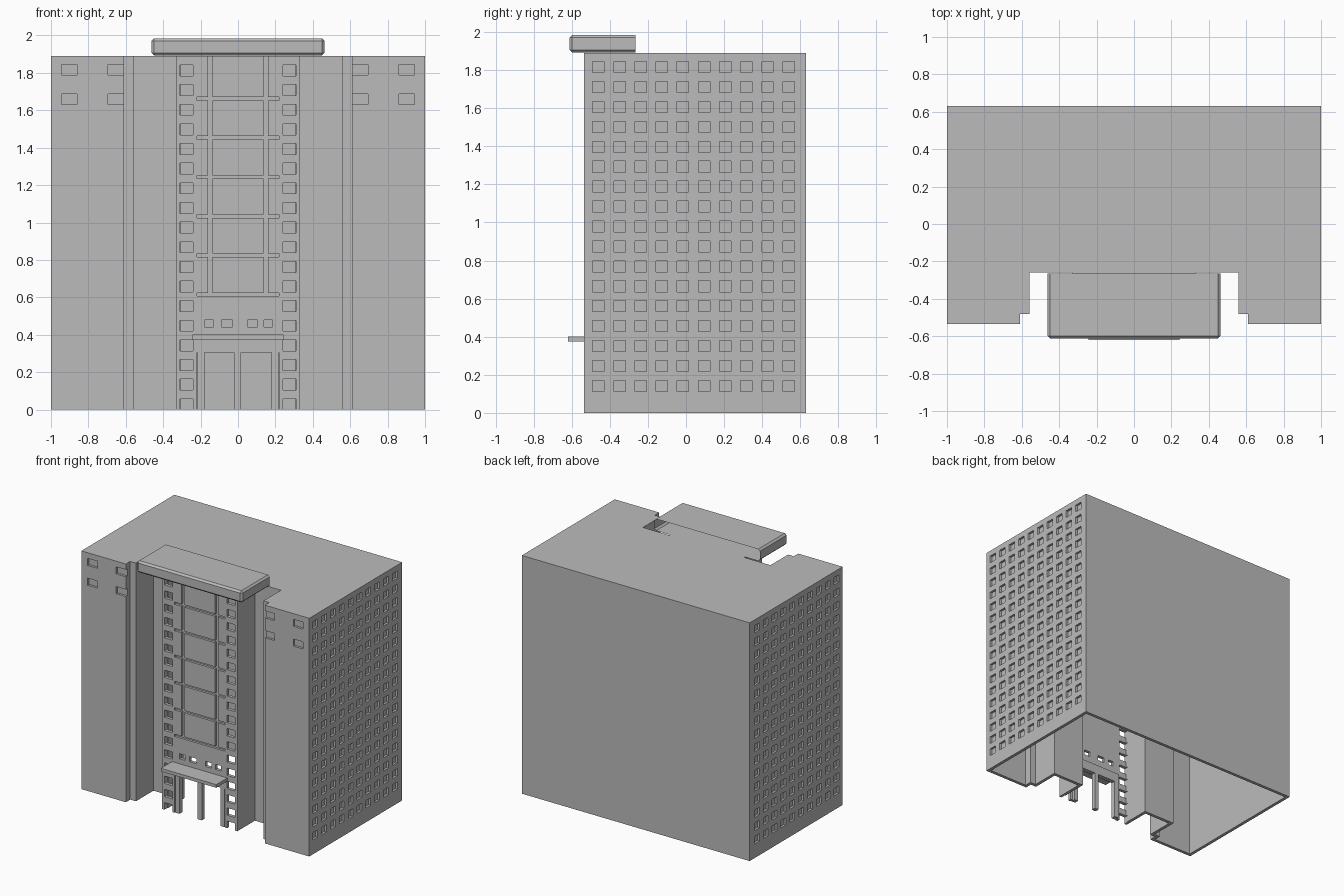
import bpy, bmesh
from mathutils import Matrix, Vector

if "Cube" in bpy.data.objects:
    bpy.data.objects.remove(bpy.data.objects["Cube"])

grey = bpy.data.materials.new("concrete_grey")
grey.diffuse_color = (0.5, 0.5, 0.5, 1)
grey.use_nodes = True
grey.node_tree.nodes["Principled BSDF"].inputs["Base Color"].default_value = grey.diffuse_color


def finish(name, bm):
    bmesh.ops.recalc_face_normals(bm, faces=bm.faces)
    me = bpy.data.meshes.new(name)
    bm.to_mesh(me)
    bm.free()
    ob = bpy.data.objects.new(name, me)
    bpy.context.collection.objects.link(ob)
    me.materials.append(grey)
    return ob


def add_box(bm, x0, x1, y0, y1, z0, z1):
    centre = Vector(((x0 + x1) / 2, (y0 + y1) / 2, (z0 + z1) / 2))
    size = Matrix.Diagonal((x1 - x0, y1 - y0, z1 - z0, 1))
    return bmesh.ops.create_cube(bm, size=1, matrix=Matrix.Translation(centre) @ size)["verts"]


def boxes(name, items):
    bm = bmesh.new()
    for b in items:
        add_box(bm, *b)
    return finish(name, bm)


def apply(ob, mod):
    bpy.ops.object.select_all(action='DESELECT')
    bpy.context.view_layer.objects.active = ob
    ob.select_set(True)
    bpy.ops.object.modifier_apply(modifier=mod.name)


def cut(ob, items):
    cutter = boxes("cutter", items)
    cutter.hide_render = True
    mod = ob.modifiers.new("cut", 'BOOLEAN')
    mod.operation, mod.solver, mod.object = 'DIFFERENCE', 'EXACT', cutter
    apply(ob, mod)
    bpy.data.objects.remove(cutter)


FRONT, TOWER, ROOF = -0.535, -0.48, 1.89
WALL, DEEP = 0.025, 0.018

# Main building: extruded plan with two notches, hollow and open below
half = [(1, 0.63), (1, FRONT), (0.61, FRONT), (0.61, TOWER), (0.56, TOWER),
        (0.56, -0.26), (0.33, -0.26), (0.33, TOWER)]
plan = half + [(-x, y) for x, y in reversed(half)]
bm = bmesh.new()
low = [bm.verts.new((x, y, 0)) for x, y in plan]
high = [bm.verts.new((x, y, ROOF)) for x, y in plan]
bm.faces.new(high)
for i in range(len(plan)):
    j = (i + 1) % len(plan)
    bm.faces.new((low[i], low[j], high[j], high[i]))
building = finish("building_shell", bm)
sol = building.modifiers.new("walls", 'SOLIDIFY')
sol.thickness, sol.offset, sol.use_even_offset = WALL, -1, True
apply(building, sol)

windows = []
for s in (-1, 1):
    # Side wall windows: 10 columns by 17 rows of shallow recesses
    for c in range(10):
        for r in range(17):
            y, z = -0.46 + 0.111 * c, 0.142 + 0.1046 * r
            xs = sorted((s * (1 - DEEP), s * 1.05))
            windows.append((*xs, y - 0.03, y + 0.03, z - 0.029, z + 0.029))
    # Wing front windows, the inner ones open at the corner
    for a, b in ((0.60, 0.695), (0.86, 0.945)):
        for z in (1.66, 1.817):
            windows.append((*sorted((s * a, s * b)), FRONT - 0.05, FRONT + DEEP, z - 0.028, z + 0.028))
    # Tower window columns
    for r in range(18):
        z = 0.03 + 0.105 * r
        windows.append((*sorted((s * 0.24, s * 0.31)), TOWER - 0.05, TOWER + 0.04, z - 0.031, z + 0.027))

# Small windows above the entrance, and the entrance opening
for a, b in ((-0.178, -0.13), (-0.088, -0.03), (0.05, 0.105), (0.14, 0.185)):
    windows.append((a, b, TOWER - 0.05, TOWER + 0.04, 0.44, 0.48))
windows.append((-0.22, 0.22, TOWER - 0.05, TOWER + 0.06, -0.1, 0.38))

# Facade grooves framing the tall panels
windows += [(-0.22, 0.22, TOWER - 0.05, TOWER + DEEP, z - 0.009, z + 0.009)
            for z in [0.615 + 0.2095 * i for i in range(6)]]
cut(building, windows)
cut(building, [(x - 0.013, x + 0.013, TOWER - 0.05, TOWER + DEEP, 0.615, ROOF + 0.05)
               for x in (-0.148, 0.148)])

# Entrance posts, header beam and canopy
boxes("entrance_posts", [(x - 0.018, x + 0.018, TOWER + 0.005, TOWER + 0.04, 0, 0.31)
                         for x in (-0.198, -0.003, 0.198)])
boxes("entrance_header", [(-0.22, 0.22, TOWER + 0.005, TOWER + 0.04, 0.305, 0.38)])
boxes("entrance_canopy", [(-0.243, 0.243, -0.62, TOWER + 0.02, 0.375, 0.4)])

# Roof cap: chamfered box, open at the back
bm = bmesh.new()
add_box(bm, -0.462, 0.462, -0.612, -0.265, ROOF + 0.002, 1.985)
back = [f for f in bm.faces if f.calc_center_median().y > -0.27]
bmesh.ops.delete(bm, geom=back, context='FACES')
edges = [e for e in bm.edges if not e.is_boundary]
bmesh.ops.bevel(bm, geom=edges, offset=0.014, segments=1, affect='EDGES')
finish("roof_cap", bm)
